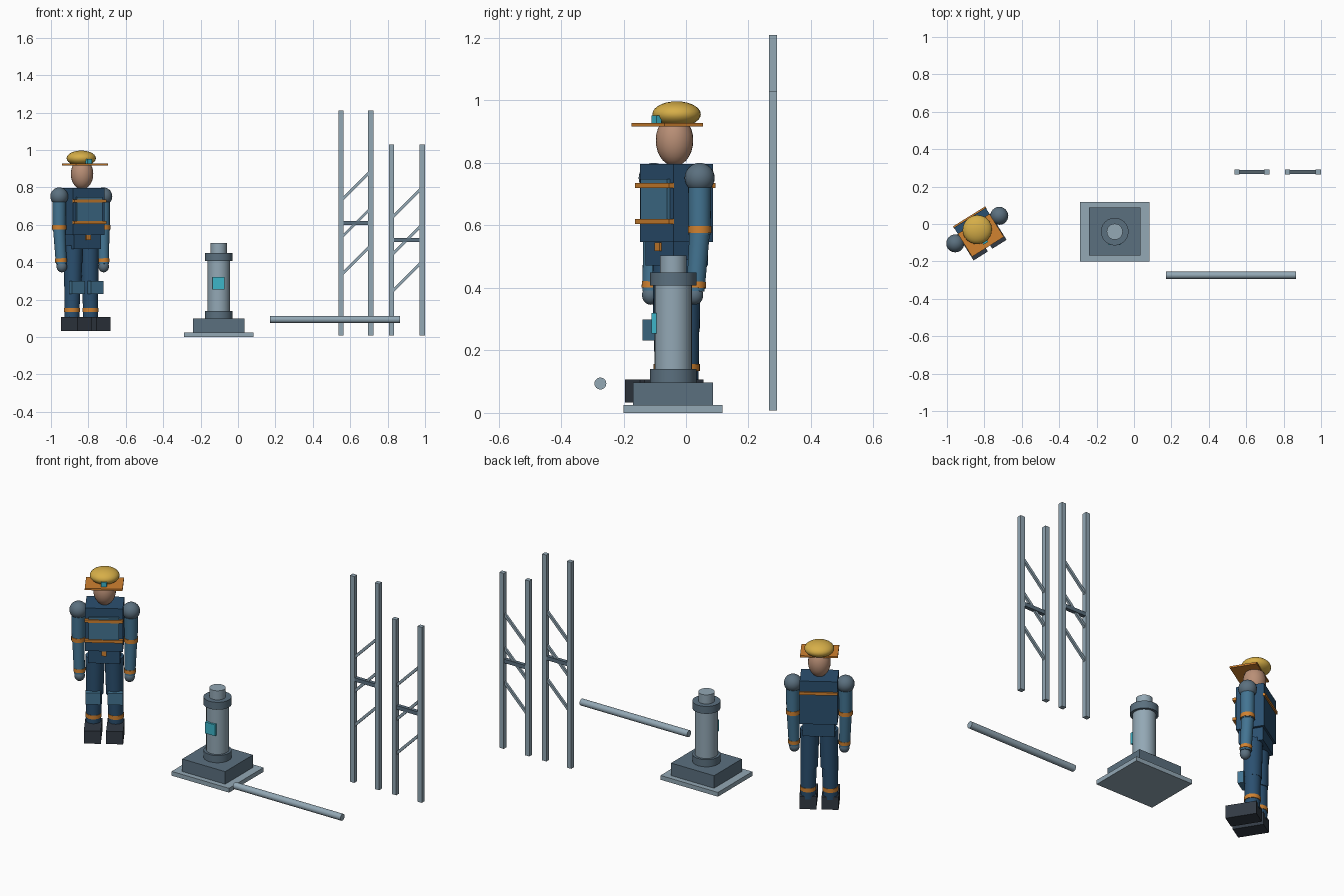
import bpy
from math import radians, pi
from mathutils import Matrix, Vector

cube = bpy.data.objects.get("Cube")
if cube:
    bpy.data.objects.remove(cube, do_unlink=True)


def material(name, code):
    """Flat material from an sRGB hex code."""
    rgb = [int(code[i:i + 2], 16) / 255 for i in (0, 2, 4)]
    lin = [c / 12.92 if c < 0.04 else ((c + 0.055) / 1.055) ** 2.4 for c in rgb]
    m = bpy.data.materials.new(name)
    m.use_nodes = True
    m.diffuse_color = (*lin, 1)
    m.node_tree.nodes["Principled BSDF"].inputs["Base Color"].default_value = (*lin, 1)
    return m


STEEL = material("light steel", "93A8B5")
DARK = material("dark steel", "5B707F")
NAVY = material("navy cloth", "2B5070")
BLUE = material("blue cloth", "437492")
ORANGE = material("orange", "D18230")
YELLOW = material("yellow", "D6AE48")
SKIN = material("skin", "B98F76")
TEAL = material("teal", "3DB5C9")
BOOT = material("boot black", "323A44")

WORLD = Matrix.Identity(4)
# the worker stands turned towards the model's left
WORKER = Matrix.Translation((-0.838, -0.03, 0)) @ Matrix.Rotation(radians(32), 4, "Z")


def finish(name, mat, frame, smooth=False):
    ob = bpy.context.object
    ob.name = ob.data.name = name
    ob.data.materials.append(mat)
    bpy.ops.object.transform_apply(location=False, rotation=False, scale=True)
    if smooth:
        bpy.ops.object.shade_smooth_by_angle(angle=radians(40))
    ob.matrix_world = frame @ Matrix.LocRotScale(ob.location, ob.rotation_euler, None)
    return ob


def box(name, center, size, mat, frame=WORLD, tilt=0):
    bpy.ops.mesh.primitive_cube_add(size=1, location=center, rotation=(0, tilt, 0))
    bpy.context.object.scale = size
    return finish(name, mat, frame)


def ball(name, center, radii, mat, frame=WORLD):
    bpy.ops.mesh.primitive_uv_sphere_add(segments=24, ring_count=14, radius=1, location=center)
    bpy.context.object.scale = radii
    return finish(name, mat, frame, True)


def rod(name, start, end, r1, r2, mat, frame=WORLD):
    a, b = Vector(start), Vector(end)
    turn = (b - a).to_track_quat("Z", "Y").to_euler()
    bpy.ops.mesh.primitive_cone_add(vertices=24, radius1=r1, radius2=r2, depth=(b - a).length,
                                    location=(a + b) / 2, rotation=turn)
    return finish(name, mat, frame, True)


# Pedestal: stepped base and a collared column
PX, PY = -0.103, -0.041
box("base_plate", (PX, PY, 0.0125), (0.37, 0.317, 0.025), STEEL)
box("base_block", (PX, PY, 0.0615), (0.277, 0.256, 0.073), DARK)
for name, low, high, r, mat in (
        ("lower_collar", 0.098, 0.14, 0.074, DARK),
        ("column", 0.14, 0.407, 0.06, STEEL),
        ("upper_collar", 0.407, 0.45, 0.074, DARK),
        ("column_cap", 0.45, 0.503, 0.043, STEEL)):
    rod(name, (PX, PY, low), (PX, PY, high), r, r, mat)
box("column_panel", (PX, PY - 0.062, 0.287), (0.064, 0.016, 0.066), TEAL)

# Loose pipe
rod("pipe", (0.172, -0.274, 0.094), (0.865, -0.274, 0.094), 0.019, 0.019, STEEL)

# Two braced frames
for tag, left, right, top in (("tall", 0.55, 0.71, 1.21), ("short", 0.82, 0.985, 1.03)):
    mid = (left + right) / 2
    centre = (top + 0.008) / 2
    for side, x in (("right", left), ("left", right)):
        box(f"{tag}_frame_{side}_post", (x, 0.278, centre), (0.028, 0.026, top - 0.008), STEEL)
    box(f"{tag}_frame_rung", (mid, 0.278, centre), (right - left, 0.022, 0.022), DARK)
    for step in (-1, 0, 1):
        box(f"{tag}_frame_brace", (mid, 0.278, centre + step * 0.198),
            (0.205, 0.013, 0.015), STEEL, tilt=-pi / 4)

# Worker: torso and straps
box("torso", (0, 0, 0.672), (0.2, 0.15, 0.25), NAVY, WORKER)
box("pelvis", (0, 0, 0.512), (0.17, 0.13, 0.08), NAVY, WORKER)
box("chest_panel", (0, -0.077, 0.68), (0.16, 0.02, 0.138), BLUE, WORKER)
for z in (0.728, 0.612):
    box("front_strap", (0, -0.083, z), (0.204, 0.02, 0.016), ORANGE, WORKER)
box("back_strap", (0, 0.077, 0.728), (0.204, 0.012, 0.016), ORANGE, WORKER)
box("belt_buckle", (0, -0.067, 0.532), (0.028, 0.014, 0.028), ORANGE, WORKER)

# Worker: head and helmet
ball("head", (0, -0.008, 0.872), (0.06, 0.06, 0.082), SKIN, WORKER)
ball("helmet", (0, 0, 0.956), (0.079, 0.077, 0.041), YELLOW, WORKER)
box("helmet_brim", (0, -0.036, 0.922), (0.2, 0.145, 0.01), ORANGE, WORKER)
box("head_lamp", (0, -0.076, 0.939), (0.03, 0.02, 0.026), TEAL, WORKER)

# Worker: arms and legs, mirrored
for side, s in (("left", 1), ("right", -1)):
    ax, lx = s * 0.139, s * 0.059
    ball(f"{side}_shoulder", (ax, 0, 0.752), (0.048,) * 3, DARK, WORKER)
    rod(f"{side}_upper_arm", (ax, 0, 0.57), (ax, 0, 0.75), 0.035, 0.037, BLUE, WORKER)
    rod(f"{side}_arm_band", (ax, 0, 0.575), (ax, 0, 0.598), 0.038, 0.038, ORANGE, WORKER)
    rod(f"{side}_forearm", (ax * 0.96, -0.012, 0.39), (ax, 0, 0.58), 0.029, 0.033, BLUE, WORKER)
    rod(f"{side}_cuff", (ax * 0.96, -0.011, 0.4), (ax * 0.96, -0.01, 0.42), 0.032, 0.032,
        ORANGE, WORKER)
    ball(f"{side}_hand", (ax * 0.95, -0.015, 0.377), (0.028, 0.028, 0.031), DARK, WORKER)

    rod(f"{side}_thigh", (lx * 0.9, 0, 0.27), (lx * 0.85, 0, 0.49), 0.046, 0.051, NAVY, WORKER)
    rod(f"{side}_shin", (lx, 0, 0.09), (lx * 0.95, 0, 0.28), 0.039, 0.043, NAVY, WORKER)
    box(f"{side}_knee_pad", (lx, -0.05, 0.265), (0.08, 0.032, 0.068), BLUE, WORKER)
    rod(f"{side}_ankle_band", (lx, 0, 0.134), (lx, 0, 0.156), 0.043, 0.043, ORANGE, WORKER)
    box(f"{side}_boot", (lx, -0.047, 0.07), (0.09, 0.165, 0.074), BOOT, WORKER)
